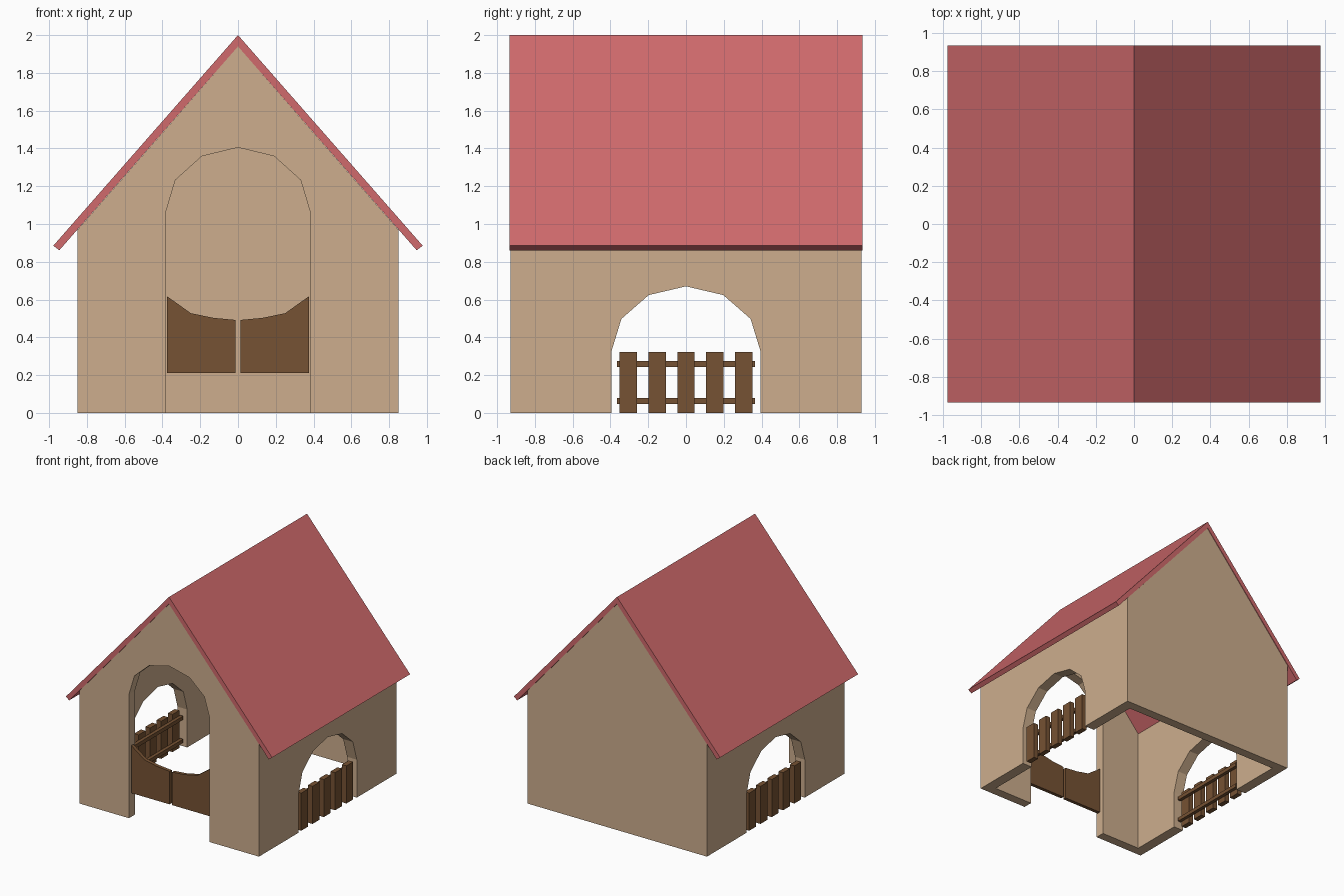
import bpy, bmesh, math

if "Cube" in bpy.data.objects:
    bpy.data.objects.remove(bpy.data.objects["Cube"])

W, D = 0.85, 0.93            # half width and half depth of the walls
SLOPE = 1.115 / 0.976        # roof pitch
INNER_APEX = 1.94            # underside of the ridge


def material(name, rgb):
    def lin(c):
        c /= 255
        return c / 12.92 if c <= 0.04045 else ((c + 0.055) / 1.055) ** 2.4
    m = bpy.data.materials.new(name)
    m.diffuse_color = (*[lin(c) for c in rgb], 1)
    m.use_nodes = True
    m.node_tree.nodes["Principled BSDF"].inputs["Base Color"].default_value = m.diffuse_color
    return m


TAN = material("tan_wall", (205, 174, 141))
RED = material("red_roof", (208, 106, 108))
BROWN = material("brown_wood", (118, 82, 51))


def prism(name, outline, a, b, mat, axis="y"):
    """Extrude a 2D outline (u, z) between a and b along the axis."""
    bm = bmesh.new()
    place = (lambda u, z, t: (u, t, z)) if axis == "y" else (lambda u, z, t: (t, u, z))
    rings = [[bm.verts.new(place(u, z, t)) for u, z in outline] for t in (a, b)]
    bm.faces.new(rings[0])
    bm.faces.new(rings[1][::-1])
    n = len(outline)
    for i in range(n):
        j = (i + 1) % n
        bm.faces.new((rings[0][i], rings[1][i], rings[1][j], rings[0][j]))
    bmesh.ops.recalc_face_normals(bm, faces=bm.faces)
    me = bpy.data.meshes.new(name)
    bm.to_mesh(me)
    bm.free()
    me.materials.append(mat)
    ob = bpy.data.objects.new(name, me)
    bpy.context.collection.objects.link(ob)
    return ob


def arch(half, spring, rise):
    """Six-sided arch outline that runs below the ground."""
    top = [(half * math.cos(math.pi * i / 6), spring + rise * math.sin(math.pi * i / 6))
           for i in range(7)]
    return [(half, -0.2)] + top + [(-half, -0.2)]


def cut(target, cutter):
    mod = target.modifiers.new("cut", "BOOLEAN")
    mod.operation, mod.solver, mod.object = "DIFFERENCE", "EXACT", cutter
    bpy.context.view_layer.objects.active = target
    bpy.ops.object.modifier_apply(modifier=mod.name)
    bpy.data.objects.remove(cutter, do_unlink=True)


# Walls: gabled block, hollowed out, with a doorway and two side arches
eave = INNER_APEX - SLOPE * W
walls = prism("walls", [(-W, 0), (W, 0), (W, eave), (0, INNER_APEX), (-W, eave)], -D, D, TAN)
iw, idp = W - 0.092, D - 0.08
cut(walls, prism("cavity", [(-iw, -0.2), (iw, -0.2), (iw, 2.3), (-iw, 2.3)], -idp, idp, TAN))
cut(walls, prism("door_cutter", arch(0.383, 1.06, 0.345), -1.2, -0.5, TAN))
cut(walls, prism("side_cutter", arch(0.395, 0.325, 0.345), -1.2, 1.2, TAN, "x"))

# Roof: one folded slab
roof = [(-0.978, 0.885), (-0.946, 0.861), (0, INNER_APEX), (0.946, 0.861), (0.978, 0.885), (0, 2.0)]
prism("roof", roof, -0.935, 0.935, RED)

for s, side in ((-1, "left"), (1, "right")):
    # Half doors with a dipping top edge
    door = [(0.375, 0.21), (0.375, 0.617), (0.25, 0.528), (0.13, 0.503), (0.012, 0.492), (0.012, 0.21)]
    prism(side + "_half_door", [(s * x, z) for x, z in door], -0.91, -0.88, BROWN)

    # Picket fence in the side arch
    for i in range(5):
        y = (i - 2) * 0.153
        prism(f"{side}_picket_{i + 1}",
              [(y - 0.046, 0), (y + 0.046, 0), (y + 0.046, 0.322), (y - 0.046, 0.322)],
              s * 0.803, s * 0.846, BROWN, "x")
    for z0, label in ((0.046, "lower"), (0.244, "upper")):
        prism(f"{side}_{label}_rail",
              [(-0.365, z0), (0.365, z0), (0.365, z0 + 0.032), (-0.365, z0 + 0.032)],
              s * 0.775, s * 0.804, BROWN, "x")
